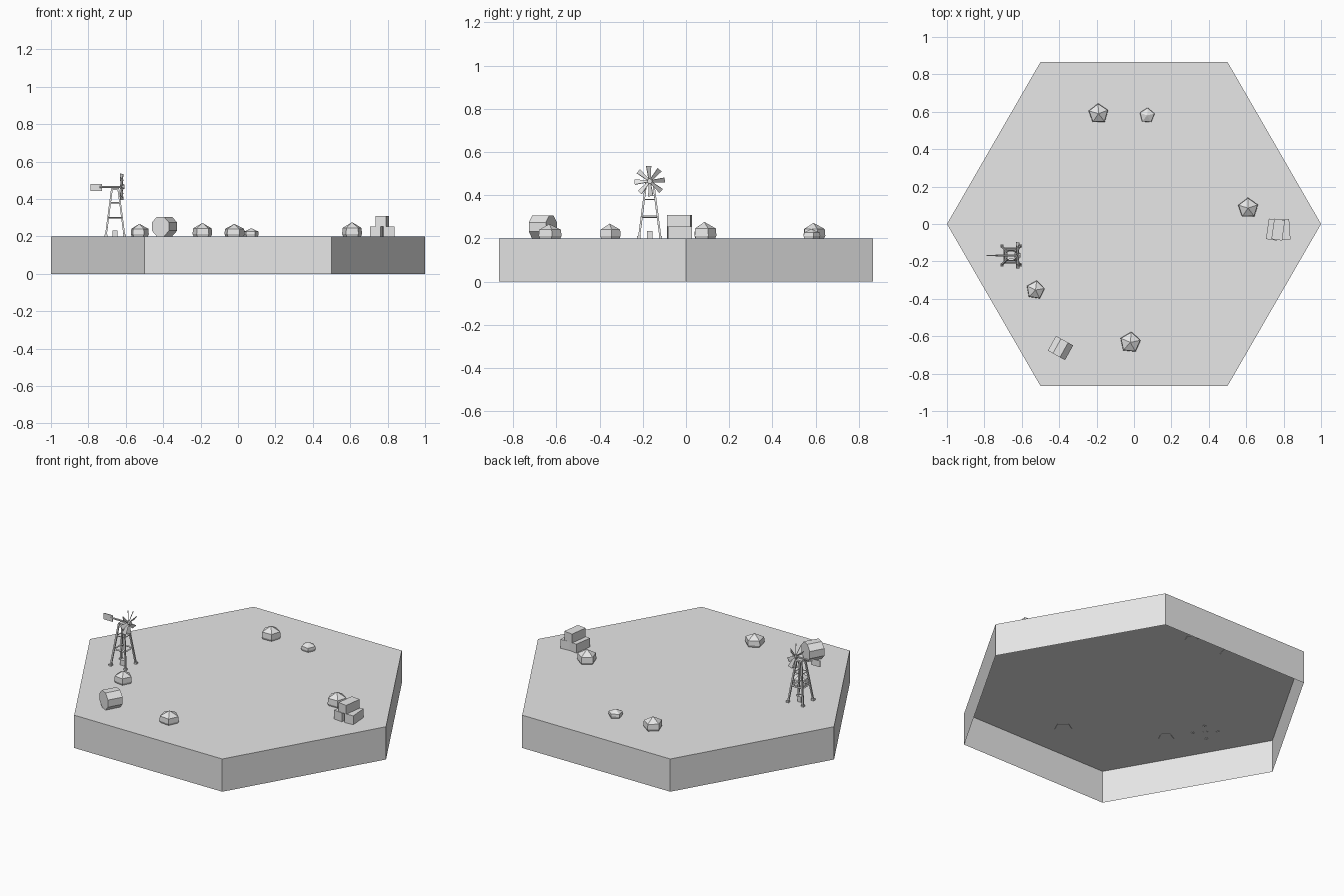
import bpy, bmesh, math
from mathutils import Vector, Matrix

if "Cube" in bpy.data.objects:
    bpy.data.objects.remove(bpy.data.objects["Cube"])

grey = bpy.data.materials.new("light grey")
grey.diffuse_color = (0.8, 0.8, 0.8, 1)
grey.use_nodes = True
grey.node_tree.nodes["Principled BSDF"].inputs["Base Color"].default_value = grey.diffuse_color
GROUND = 0.2


def finish(name, bm, matrix=None):
    """Turn a bmesh into a named, flat shaded object."""
    if matrix is not None:
        bm.transform(matrix)
    mesh = bpy.data.meshes.new(name)
    bm.to_mesh(mesh)
    bm.free()
    mesh.materials.append(grey)
    obj = bpy.data.objects.new(name, mesh)
    bpy.context.collection.objects.link(obj)
    return obj


def box(name, centre, size, turn=0):
    bm = bmesh.new()
    bmesh.ops.create_cube(bm, size=1)
    return finish(name, bm, Matrix.Translation(centre)
                  @ Matrix.Rotation(math.radians(turn), 4, 'Z')
                  @ Matrix.Diagonal((*size, 1)))


def rod(name, start, end, radius, sides=4):
    start, end = Vector(start), Vector(end)
    axis = end - start
    bm = bmesh.new()
    bmesh.ops.create_cone(bm, cap_ends=True, segments=sides, radius1=radius,
                          radius2=radius, depth=axis.length)
    return finish(name, bm, Matrix.Translation((start + end) / 2)
                  @ axis.to_track_quat('Z', 'Y').to_matrix().to_4x4())


def ring(bm, radius, z, sides, turn=0):
    return [bm.verts.new((radius * math.cos(turn + i * math.tau / sides),
                          radius * math.sin(turn + i * math.tau / sides), z))
            for i in range(sides)]


def bridge(bm, low, high):
    n = len(low)
    for i in range(n):
        bm.faces.new((low[i], low[(i + 1) % n], high[(i + 1) % n], high[i]))


# Hexagonal ground, open underneath
bm = bmesh.new()
low, high = ring(bm, 1, 0, 6), ring(bm, 1, GROUND, 6)
bridge(bm, low, high)
bm.faces.new(high)
finish("ground_tile", bm)

# Five sided rocks: x, y, radius, top height, turn
for i, (x, y, r, top, turn) in enumerate([
        (-0.19, 0.59, 0.055, 0.272, 92), (0.07, 0.58, 0.042, 0.244, 86),
        (0.61, 0.085, 0.056, 0.276, 91), (-0.527, -0.353, 0.051, 0.268, 82),
        (-0.02, -0.633, 0.057, 0.267, 84)]):
    bm = bmesh.new()
    a = math.radians(turn)
    foot = ring(bm, r * 0.88, GROUND - 0.002, 5, a)
    belt = ring(bm, r, GROUND + 0.012, 5, a)
    rim = ring(bm, r * 0.95, GROUND + (top - GROUND) * 0.6, 5, a)
    bridge(bm, foot, belt)
    bridge(bm, belt, rim)
    peak = bm.verts.new((0, 0, top))
    for k in range(5):
        bm.faces.new((rim[k], rim[(k + 1) % 5], peak))
    bm.faces.new(foot[::-1])
    finish(f"rock_{i + 1}", bm, Matrix.Translation((x, y, 0)))

# Eight sided barrel lying on its side
bm = bmesh.new()
radius = 0.0525 / math.cos(math.pi / 8)
front, back = (ring(bm, radius, z, 8, math.pi / 8) for z in (-0.045, 0.045))
bridge(bm, front, back)
bm.faces.new(front[::-1])
bm.faces.new(back)
finish("barrel", bm, Matrix.Translation((-0.393, -0.663, GROUND + 0.0525))
       @ Matrix.Rotation(math.radians(-29), 4, 'Z')
       @ Matrix.Rotation(math.radians(90), 4, 'X'))

# Stack of three crates
crate = (0.058, 0.11, 0.054)
box("crate_left", (0.742, -0.03, GROUND + 0.027), crate, -8)
box("crate_right", (0.804, -0.03, GROUND + 0.027), crate, 4)
box("crate_top", (0.771, -0.03, GROUND + 0.081), crate, -8)

# Wind pump tower
CX, CY, HUB = -0.657, -0.168, 0.465


def tower(sx, sy, z):
    """Point on a tower corner at height z."""
    half = 0.05 - 0.033 * (z - GROUND) / 0.255
    return (CX + sx * half, CY + sy * half, z)


corners = [(-1, -1), (1, -1), (1, 1), (-1, 1)]
for i, (sx, sy) in enumerate(corners):
    rod(f"tower_leg_{i + 1}", tower(sx, sy, GROUND - 0.003), tower(sx, sy, 0.455), 0.0065)
    x, y, z = tower(sx, sy, GROUND)
    box(f"tower_foot_{i + 1}", (x, y, GROUND + 0.004), (0.016, 0.016, 0.012))
    for z in (0.3, 0.38):
        rod(f"tower_brace_{i + 1}", tower(sx, sy, z),
            tower(*corners[(i + 1) % 4], z), 0.005 if z < 0.35 else 0.003)
box("tower_cap", (CX, CY, 0.453), (0.04, 0.04, 0.01))
box("pump_box", (CX, CY, GROUND + 0.016), (0.026, 0.026, 0.034))

# Axle, tail vane and hub
rod("axle", (-0.74, CY, HUB), (-0.61, CY, HUB), 0.006, 6)
box("tail_vane", (-0.758, CY, HUB - 0.003), (0.06, 0.004, 0.038))
rod("rotor_hub", (-0.632, CY, HUB), (-0.608, CY, HUB), 0.012, 8)

# Eight pitched blades widening outwards
for i in range(8):
    bm = bmesh.new()
    bmesh.ops.create_cube(bm, size=1)
    for v in bm.verts:
        width = 0.028 if v.co.z > 0 else 0.012
        v.co = (v.co.x * 0.003, v.co.y * width, 0.0405 + v.co.z * 0.059)
    finish(f"rotor_blade_{i + 1}", bm, Matrix.Translation((-0.622, CY, HUB))
           @ Matrix.Rotation(math.radians(4 + 45 * i), 4, 'X')
           @ Matrix.Rotation(math.radians(35), 4, 'Z'))
